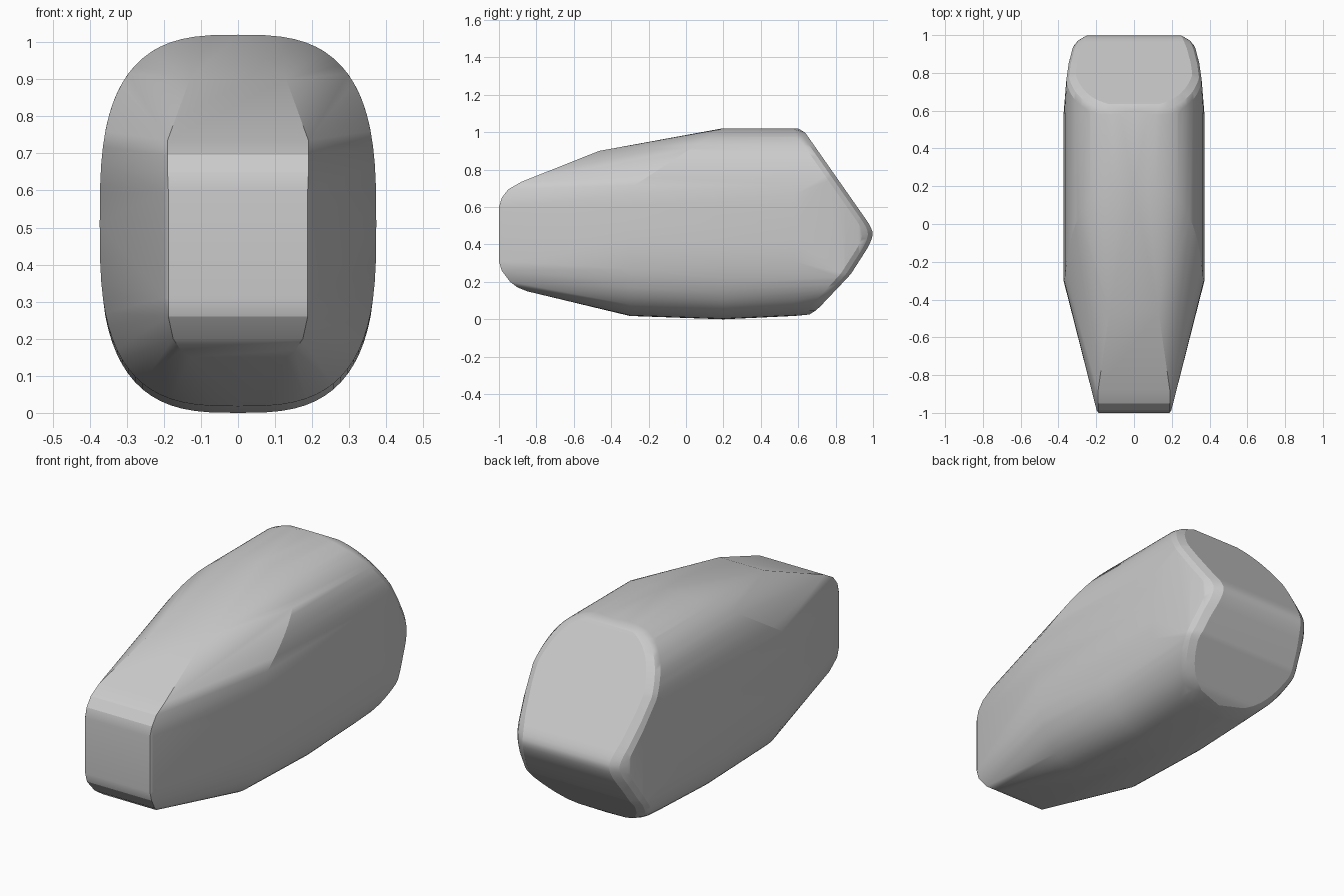
import bpy, bmesh, math

cube = bpy.data.objects.get("Cube")
if cube:
    bpy.data.objects.remove(cube, do_unlink=True)

HALF_W, HALF_H, MID = 0.373, 0.51, 0.51


def interp(x, table):
    """Piecewise linear lookup, clamped at both ends."""
    if x <= table[0][0]:
        return table[0][1]
    for (a, va), (b, vb) in zip(table, table[1:]):
        if x <= b:
            return va + (vb - va) * (x - a) / (b - a)
    return table[-1][1]


def lift(z, k):
    """Raise the lower half of a section a little."""
    return z if z > MID else MID - (MID - z) * k


def section(n=72):
    """Rounded main cross-section as (x, z) points."""
    for i in range(n):
        t = math.tau * i / n
        c, s = math.cos(t), math.sin(t)
        yield (math.copysign(HALF_W * abs(c) ** (2 / 3), c),
               MID + math.copysign(HALF_H * abs(s) ** (2 / 3), s))


points = []

# Main body: canted front ring, fullest ring, rear shoulder ring
for x, z in section():
    front_y = -0.3 + 0.49 * max(0, z - 0.7) / 0.32
    points += [(x, front_y, lift(z, 0.965)),
               (x, 0.2, z),
               (x, 0.58, lift(z, 0.965))]

# Wedge-shaped rear with a rounded rim
rear_y = [(0.03, 0.66), (0.05, 0.7), (0.24, 0.88), (0.38, 0.97), (0.42, 0.99),
          (0.46, 1.0), (0.5, 0.985), (0.53, 0.965), (0.98, 0.65),
          (1.0, 0.635), (1.02, 0.6)]
rear_w = [(0.6, 0.373), (0.72, 0.364), (0.85, 0.346), (0.93, 0.325), (1.0, 0.295)]
steps = 48
for i in range(steps + 1):
    u = 2 * i / steps - 1
    x = HALF_W * max(0, 1 - abs(u) ** 3) ** (1 / 3)
    z = lift(MID + HALF_H * u, 0.95)
    y = interp(z, rear_y)
    for inset, back in ((0, 0.055), (0.012, 0.025), (0.045, 0)):
        w = max(0, min(x, interp(y - back, rear_w)) - inset)
        points += [(side * w, y - back, z) for side in (-1, 1)]

# Blunt nose: half-width, y, z
nose = [(0.188, -1, 0.6), (0.188, -1, 0.31),
        (0.198, -0.985, 0.6), (0.198, -0.985, 0.31),
        (0.19, -0.985, 0.65), (0.19, -0.95, 0.695), (0.19, -0.88, 0.735),
        (0.188, -0.985, 0.26), (0.175, -0.94, 0.2), (0.155, -0.9, 0.17),
        (0.13, -0.85, 0.15)]
# Brow at the top of the nose panel
nose += [(0.13, -0.465, 0.9), (0.15, -0.455, 0.885)]
points += [(side * w, y, z) for w, y, z in nose for side in (-1, 1)]

# Skin the sections with one convex shell
bm = bmesh.new()
for p in points:
    bm.verts.new(p)
bmesh.ops.remove_doubles(bm, verts=bm.verts, dist=0.002)
bmesh.ops.convex_hull(bm, input=bm.verts)
bmesh.ops.delete(bm, geom=[v for v in bm.verts if not v.link_faces], context='VERTS')
bmesh.ops.dissolve_limit(bm, angle_limit=math.radians(0.5),
                         verts=bm.verts, edges=bm.edges)
bmesh.ops.recalc_face_normals(bm, faces=bm.faces)
mesh = bpy.data.meshes.new("tapered_body")
bm.to_mesh(mesh)
bm.free()

body = bpy.data.objects.new("tapered_body", mesh)
bpy.context.collection.objects.link(body)

# Single plain grey
grey = bpy.data.materials.new("plain_grey")
grey.use_nodes = True
colour = (0.6, 0.6, 0.6, 1)
grey.diffuse_color = colour
for node in grey.node_tree.nodes:
    if node.type == 'BSDF_PRINCIPLED':
        node.inputs["Base Color"].default_value = colour
mesh.materials.append(grey)

# Smooth shading with crisp panel edges
bpy.ops.object.select_all(action='DESELECT')
body.select_set(True)
bpy.context.view_layer.objects.active = body
bpy.ops.object.shade_smooth_by_angle(angle=math.radians(20))
weighted = body.modifiers.new("weighted_normals", 'WEIGHTED_NORMAL')
weighted.keep_sharp = True
